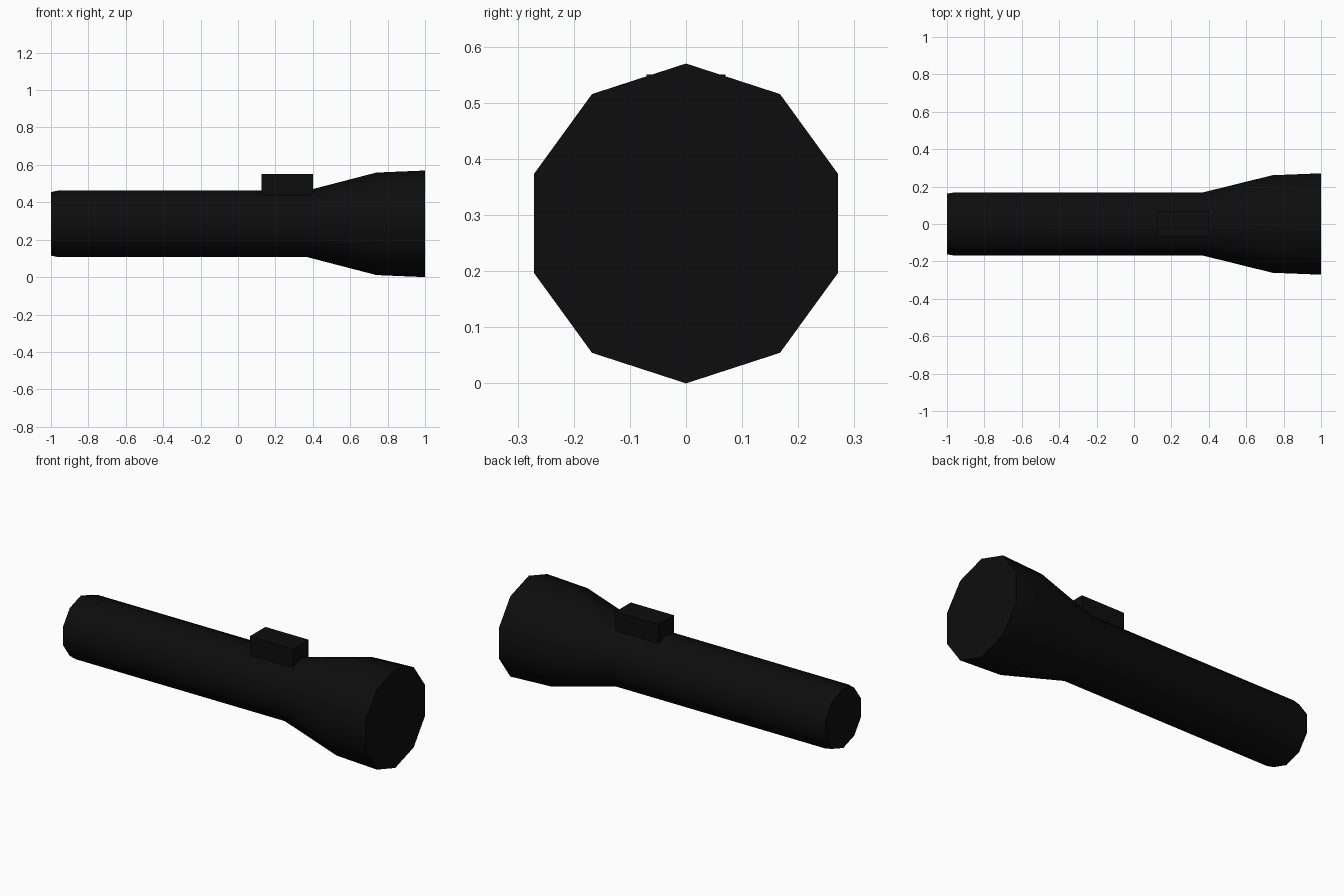
import bpy, bmesh, math

if "Cube" in bpy.data.objects:
    bpy.data.objects.remove(bpy.data.objects["Cube"])

CZ = 0.285   # height of the long axis
SIDES = 10

black = bpy.data.materials.new("black")
black.diffuse_color = (0.004, 0.004, 0.004, 1)
black.use_nodes = True
black.node_tree.nodes["Principled BSDF"].inputs["Base Color"].default_value = black.diffuse_color


def finish(name, bm):
    bmesh.ops.recalc_face_normals(bm, faces=bm.faces[:])
    mesh = bpy.data.meshes.new(name)
    bm.to_mesh(mesh)
    bm.free()
    mesh.materials.append(black)
    obj = bpy.data.objects.new(name, mesh)
    bpy.context.collection.objects.link(obj)
    return obj


# Torch body: ten-sided profile turned about the x axis, capped at both ends
profile = [(-1.0, 0.17), (-0.96, 0.178), (0.37, 0.178), (0.74, 0.274), (1.0, 0.285)]
bm = bmesh.new()
rings = []
for x, r in profile:
    angles = [2 * math.pi * i / SIDES for i in range(SIDES)]
    rings.append([bm.verts.new((x, r * math.sin(a), CZ + r * math.cos(a))) for a in angles])
for a, b in zip(rings, rings[1:]):
    for i in range(SIDES):
        j = (i + 1) % SIDES
        bm.faces.new((a[i], a[j], b[j], b[i]))
bm.faces.new(rings[0])
bm.faces.new(rings[-1])
body = finish("torch_body", bm)
bpy.context.view_layer.objects.active = body
body.select_set(True)
bpy.ops.object.shade_smooth_by_angle(angle=math.radians(40))

# Switch: block sunk into the top of the handle
bm = bmesh.new()
bmesh.ops.create_cube(bm, size=1)
bmesh.ops.scale(bm, vec=(0.275, 0.14, 0.15), verts=bm.verts)
bmesh.ops.translate(bm, vec=(0.2625, 0, 0.475), verts=bm.verts)
finish("switch", bm)
